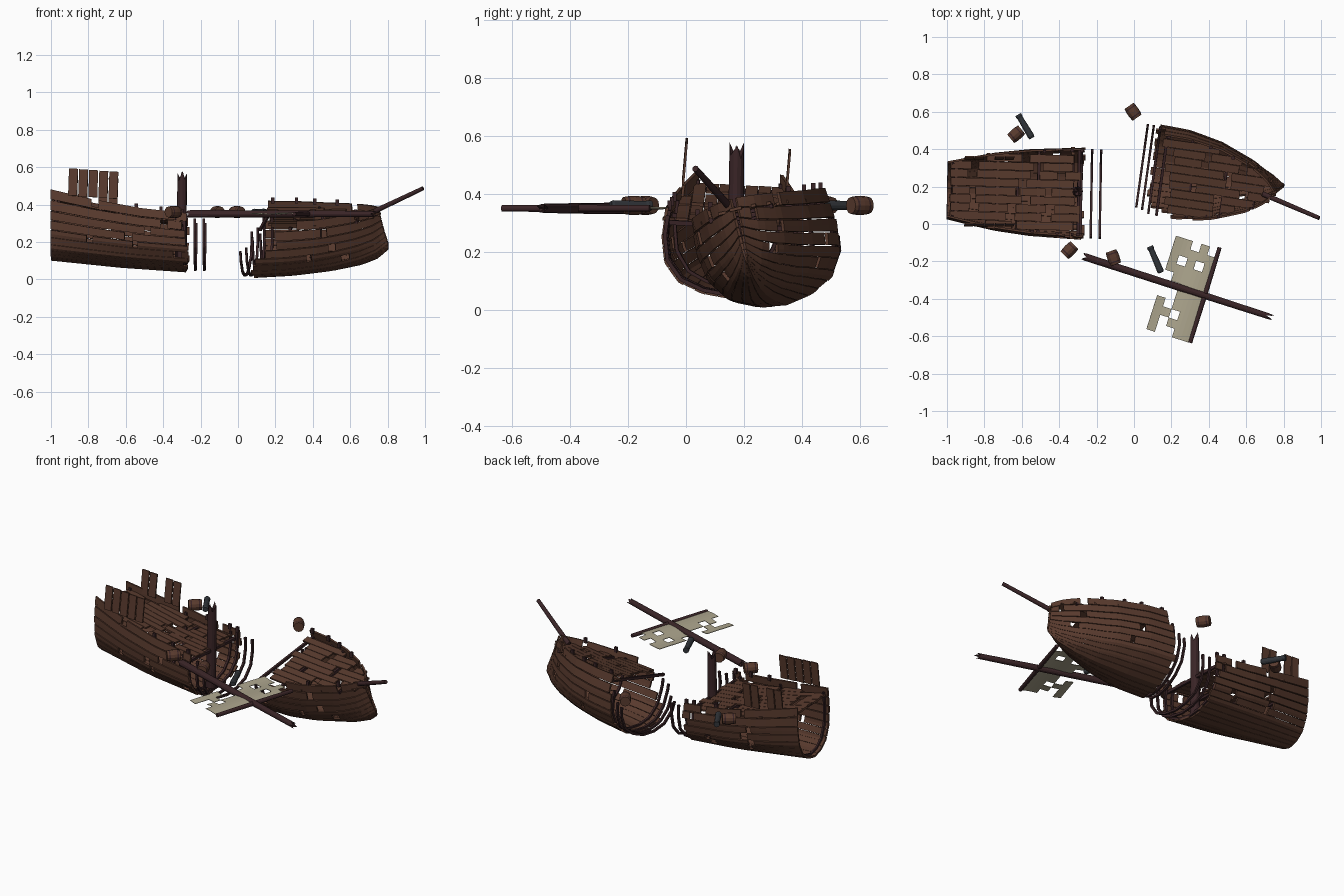
import bpy, bmesh, math, random
from mathutils import Matrix, Vector

random.seed(11)
if "Cube" in bpy.data.objects:
    bpy.data.objects.remove(bpy.data.objects["Cube"])


def material(name, r, g, b):
    m = bpy.data.materials.new(name)
    m.use_nodes = True
    m.diffuse_color = (r, g, b, 1)
    bsdf = next(n for n in m.node_tree.nodes if n.type == "BSDF_PRINCIPLED")
    bsdf.inputs["Base Color"].default_value = (r, g, b, 1)
    bsdf.inputs["Roughness"].default_value = 0.9
    return m


PLANK = material("brown planks", .100, .043, .027)
SPAR = material("dark maroon timber", .042, .018, .020)
IRON = material("dark iron", .030, .034, .040)
CLOTH = material("weathered canvas", .42, .38, .27)


def finish(name, bm, mats, thick=0, offset=-1):
    me = bpy.data.meshes.new(name)
    bm.to_mesh(me)
    bm.free()
    for m in mats:
        me.materials.append(m)
    ob = bpy.data.objects.new(name, me)
    bpy.context.collection.objects.link(ob)
    if thick:
        mod = ob.modifiers.new("thickness", "SOLIDIFY")
        mod.thickness, mod.offset = thick, offset
    return ob


def lerp(table, x):
    for (a, va), (b, vb) in zip(table, table[1:]):
        if x <= b:
            k = max(0, (x - a) / (b - a))
            return va + (vb - va) * k
    return table[-1][1]


def placed(x, y, z, yaw, heel):
    """Stand a hull at a spot, turned and heeled about its mid height."""
    return (Matrix.Translation((x, y, z)) @ Matrix.Rotation(math.radians(yaw), 4, "Z")
            @ Matrix.Rotation(math.radians(heel), 4, "X") @ Matrix.Translation((0, 0, -.2)))


# Hull cross-section: breadth and height fractions from keel to rail
BREADTH = [(0, 0), (.2, .38), (.4, .72), (.6, .94), (.8, 1), (1, .96)]
HEIGHT = [(0, 0), (.2, .04), (.4, .15), (.6, .37), (.8, .66), (1, 1)]


class Hull:
    def __init__(self, length, width, keel, rail, matrix, vee=0, rake=0):
        self.length, self.width, self.keel, self.rail = length, width, keel, rail
        self.matrix, self.vee, self.rake = matrix, vee, rake

    def skin(self, s, t, inset=0):
        u = abs(t)
        k = self.vee * max(0, s) ** 2
        y = (lerp(BREADTH, u) * (1 - k) + u * k) * max(.004, lerp(self.width, s) - inset)
        z0, z1 = lerp(self.keel, s) + inset, lerp(self.rail, s)
        x = self.length * s - self.rake * max(0, s) ** 6 * max(0, u - .4)
        return self.matrix @ Vector((x, math.copysign(y, t), z0 + (z1 - z0) * lerp(HEIGHT, u)))

    def deck(self, s, y, drop):
        return self.matrix @ Vector((self.length * s, y, lerp(self.rail, s) - drop))


def patch(bm, f, a0, a1, b0, b1, na, nb):
    grid = [[bm.verts.new(f(a0 + (a1 - a0) * i / na, b0 + (b1 - b0) * j / nb))
             for j in range(nb + 1)] for i in range(na + 1)]
    for i in range(na):
        for j in range(nb):
            bm.faces.new((grid[i][j], grid[i][j + 1], grid[i + 1][j + 1], grid[i + 1][j]))


def runs(a, b, span, hole):
    """Split a strake into long planks with broken gaps between."""
    while b - a > .02:
        e = a + random.uniform(*span)
        e = b if e > b - .06 else e
        yield a, e
        a = e + random.uniform(*hole)


def planking(name, hull, ends, strakes=11):
    bm = bmesh.new()
    for side in (-1, 1):
        for i in range(strakes):
            u0 = i / strakes
            u1 = (i + (.95 if u0 < .5 else .90)) / strakes
            a, b = ends(u0, side)
            for p, q in runs(a, b, (1, 2) if u0 < .4 else (.25, .9), (.03, .06)):
                lo, hi = sorted((side * u0, side * u1))
                patch(bm, hull.skin, p, q, lo, hi, max(2, int((q - p) * 24)), 2)
    return finish(name, bm, [PLANK], .011)


def ribs(name, hull, spots):
    bm = bmesh.new()
    for s, reach in spots:
        patch(bm, lambda a, b: hull.skin(a, b, .008), s, s + .017, -reach, reach, 1, 28)
    return finish(name, bm, [SPAR], .013)


def deck(name, hull, drop, first, last, ragged, lane=.045):
    bm = bmesh.new()
    for i in range(-5, 6):
        y = i * lane
        fits = [s / 60 for s in range(61)
                if first <= s / 60 <= last and lerp(hull.width, s / 60) * .98 > abs(y) + lane * .3]
        if len(fits) < 3:
            continue
        a = fits[0] + random.uniform(0, ragged[0])
        b = fits[-1] - random.uniform(0, ragged[1])
        for p, q in runs(a, b, (.12, .5), (.03, .07)):
            patch(bm, lambda s, v: hull.deck(s, v, drop), p, q,
                  y - lane * .47, y + lane * .47, 3, 1)
    return finish(name, bm, [PLANK], .010)


def beams(name, hull, drop, spots):
    bm = bmesh.new()
    for s in spots:
        w = lerp(hull.width, s) * .93
        patch(bm, lambda a, v: hull.deck(a, v, drop), s, s + .02, -w, w, 1, 2)
    return finish(name, bm, [SPAR], .016)


def rail_posts(name, hull, spots):
    bm = bmesh.new()
    for s, side in spots:
        p = hull.skin(s, side, .012)
        bmesh.ops.create_cube(bm, size=1, matrix=Matrix.Translation(p)
                              @ Matrix.Diagonal((.018, .014, .032, 1)))
    return finish(name, bm, [SPAR])


def lathe(name, start, end, rings, mats, jag=(0, 0), sides=12, bands=()):
    """Turned part; rings are (fraction along, radius), jag splinters the ends."""
    start, end = Vector(start), Vector(end)
    rot = (end - start).to_track_quat("Z", "Y").to_matrix().to_4x4()
    span = (end - start).length
    bm = bmesh.new()
    loops = []
    for n, (k, r) in enumerate(rings):
        tear = -jag[0] if n == 0 else jag[1] if n == len(rings) - 1 else 0
        loops.append([bm.verts.new((r * math.cos(i * math.tau / sides), r * math.sin(i * math.tau / sides),
                                    k * span + tear * (i % 3 - 1) * (.6 + .4 * (i % 2))))
                      for i in range(sides)])
    for n, (lo, hi) in enumerate(zip(loops, loops[1:])):
        for i in range(sides):
            j = (i + 1) % sides
            f = bm.faces.new((lo[i], lo[j], hi[j], hi[i]))
            f.material_index = 1 if n in bands else 0
    for loop, k, sign in ((loops[0], 0, 1), (loops[-1], span, -1)):
        depth = jag[0] if sign > 0 else jag[1]
        c = bm.verts.new((0, 0, k + sign * depth))
        for i in range(sides):
            tri = (c, loop[(i + 1) % sides], loop[i])
            bm.faces.new(tri if sign > 0 else tri[::-1])
    bm.transform(Matrix.Translation(start) @ rot)
    return finish(name, bm, mats)


# Stern half, leaning slightly to its left
stern = Hull(.74, [(0, .155), (.15, .18), (.35, .21), (.6, .233), (1, .248)],
             [(0, .10), (.5, .062), (1, .036)],
             [(0, .48), (.3, .425), (.65, .375), (1, .345)],
             placed(-1, .172, .2, -1, -3))
planking("stern_planking", stern, lambda u, side: (0, 1 - random.uniform(0, .05)))
ribs("stern_ribs", stern, [(.03, .95), (.5, .95), (.9, .95), (.96, .97), (1.035, .94), (1.10, .94)])
deck("stern_deck", stern, .055, .01, .98, (.02, .06))
beams("stern_deck_beams", stern, .067, (.05, .35, .65, .94))
rail_posts("stern_rail_posts", stern, [(.62, -1), (.8, -1), (.95, -1), (.7, 1), (.9, 1), (.97, 1)])

# Bow half, yawed and heeled well over to its right
bow = Hull(.72, [(0, .245), (.25, .24), (.5, .205), (.75, .135), (.9, .073), (1, .012)],
           [(0, 0), (.3, .012), (.6, .035), (.8, .065), (.92, .10), (1, .15)],
           [(0, .365), (.5, .365), (1, .385)],
           placed(.09, .30, .209, -8, 14), vee=.4, rake=.08)
planking("bow_planking", bow,
         lambda u, side: (random.uniform(0, .03)
                          + max(0, u - .5) * random.uniform(.5, 1) * (.85 if side < 0 else .2), 1))
ribs("bow_ribs", bow, [(-.075, .70), (-.03, .74), (.02, .85), (.08, .88), (.45, .95)])
deck("bow_deck", bow, .045, .02, .95, (.14, .03))
beams("bow_deck_beams", bow, .057, (.08, .3, .55, .78))
rail_posts("bow_rail_posts", bow, [(.1, 1), (.28, 1), (.42, 1), (.6, 1), (.55, -1), (.8, -1)])

# Upright bulwark boards at the stern
for label, y, top, skip in (("right", -.004, .592, None), ("left", .352, .555, 2)):
    bm = bmesh.new()
    for i in range(5):
        if i == skip:
            continue
        low = top - .145
        m = (Matrix.Translation((-.882 + i * .054, y, (low + top) / 2 - i * .004))
             @ Matrix.Rotation(math.radians(-5), 4, "X") @ Matrix.Rotation(math.radians(2), 4, "Y")
             @ Matrix.Diagonal((.048, .008, top - low, 1)))
        bmesh.ops.create_cube(bm, size=1, matrix=m)
    finish(label + "_bulwark_boards", bm, [PLANK])

# Spars
lathe("mast_stump", (-.305, .17, .06), (-.298, .175, .55), [(0, .029), (.5, .027), (1, .025)], [SPAR], (0, .028))
lathe("bowsprit", (.69, .16, .345), (.99, .032, .487), [(0, .014), (1, .011)], [SPAR])
lathe("fallen_mast", (-.265, -.175, .35), (.725, -.495, .35), [(0, .020), (.5, .019), (1, .016)], [SPAR], (.012, .02))
lathe("yard", (.458, -.125, .35), (.300, -.635, .35), [(0, .011), (.5, .013), (1, .011)], [SPAR])

# Torn sail, laid out as a mask of cloth squares from the yard outward
CLOTH_ROWS = "01011 11111 10101 11111 11110 11100 11100 11101 11011 11101 11001".split()
bm = bmesh.new()
along, out = Vector((-.0144, -.0454, 0)), Vector((-.0455, .0145, 0))


def sail_point(u, v):
    return Vector((.452, -.135, .352)) + along * u + out * v + Vector((0, 0, .004 * math.sin(v * 1.3)))


for r, row in enumerate(CLOTH_ROWS):
    for c, cell in enumerate(row):
        if cell == "1":
            patch(bm, sail_point, r, r + 1, c, c + 1, 1, 2)
bmesh.ops.remove_doubles(bm, verts=bm.verts, dist=.0005)
finish("torn_sail", bm, [CLOTH], .003, 0)

# Floating barrels and guns
STAVES = [(0, .029), (.15, .031), (.24, .032), (.5, .033), (.76, .032), (.85, .031), (1, .029)]
for n, (x, y, heading) in enumerate([(-.63, .48, 40), (-.005, .60, -55), (-.345, -.14, 45), (-.11, -.18, -70)]):
    d = Vector((math.cos(math.radians(heading)), math.sin(math.radians(heading)), 0)) * .038
    p = Vector((x, y, .36))
    lathe("barrel_%d" % (n + 1), p - d, p + d, STAVES, [PLANK, SPAR], bands=(1, 4))

BORE = [(0, .014), (.06, .018), (.4, .017), (.85, .015), (.92, .018), (1, .017)]
for n, (a, b) in enumerate([((-.545, .46), (-.62, .585)), ((.145, -.26), (.085, -.12))]):
    lathe("gun_barrel_%d" % (n + 1), (*a, .36), (*b, .36), BORE, [IRON])
